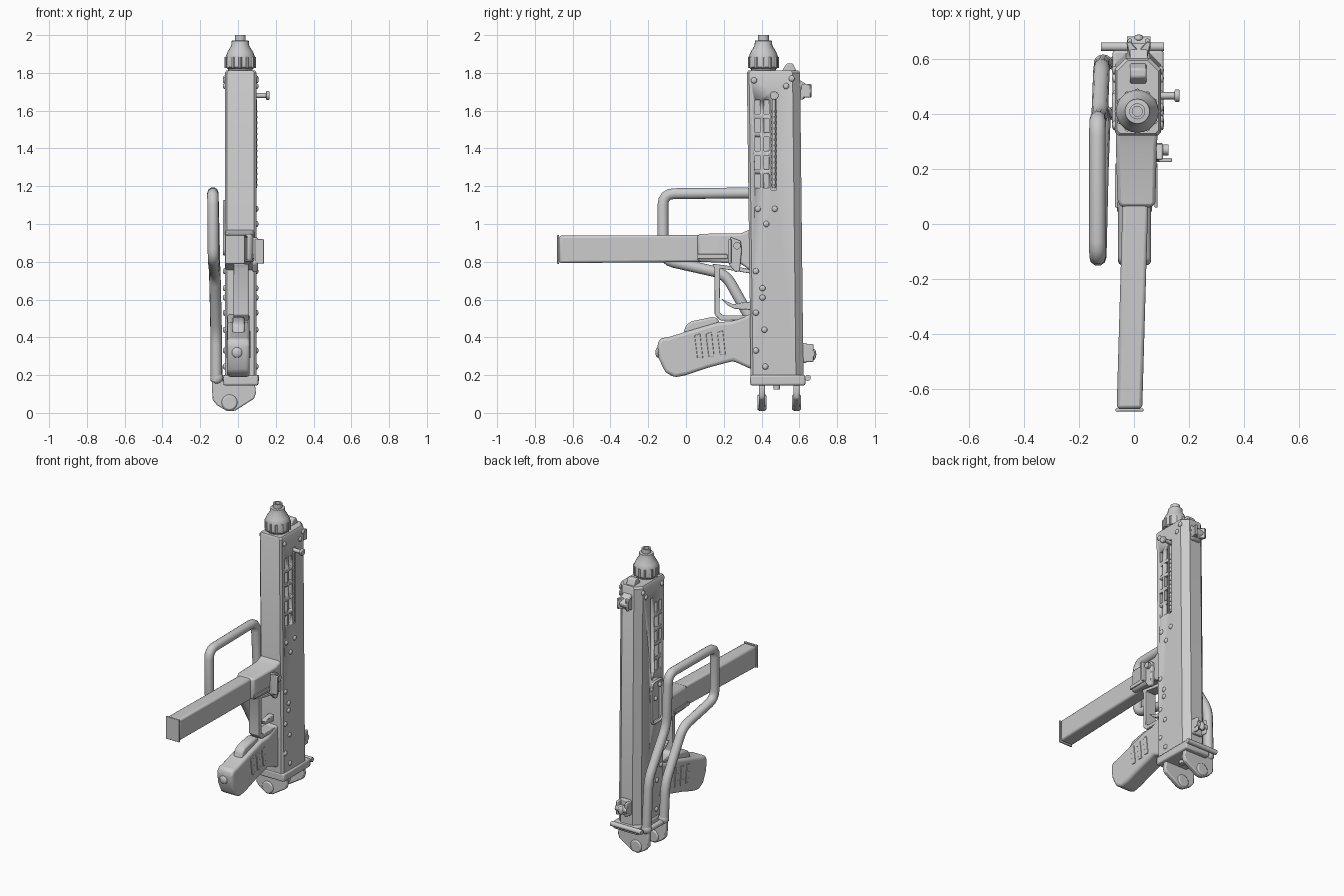
import bpy, bmesh, math
from mathutils import Vector


def finish(ob, bevel=0, segs=2, angle=35):
    bpy.context.view_layer.objects.active = ob
    for o in bpy.context.selected_objects:
        o.select_set(False)
    ob.select_set(True)
    if bevel:
        m = ob.modifiers.new("bevel", 'BEVEL')
        m.width, m.segments, m.limit_method = bevel, segs, 'ANGLE'
        m.angle_limit = math.radians(30)
    bpy.ops.object.shade_smooth_by_angle(angle=math.radians(angle))
    return ob


def loft(name, rings, bevel=0, segs=2):
    """Skin a list of equal-length point rings and cap both ends."""
    n = len(rings[0])
    verts = [p for r in rings for p in r]
    faces = [(k * n + i, k * n + (i + 1) % n, (k + 1) * n + (i + 1) % n, (k + 1) * n + i)
             for k in range(len(rings) - 1) for i in range(n)]
    faces += [tuple(range(n)), tuple(range(len(verts) - n, len(verts)))]
    me = bpy.data.meshes.new(name)
    me.from_pydata(verts, [], faces)
    bm = bmesh.new()
    bm.from_mesh(me)
    bmesh.ops.recalc_face_normals(bm, faces=bm.faces)
    bm.to_mesh(me)
    bm.free()
    ob = bpy.data.objects.new(name, me)
    bpy.context.collection.objects.link(ob)
    return finish(ob, bevel, segs)


def side_plate(name, pts, x0, x1, bevel=0, segs=2):
    return loft(name, [[(x, y, z) for y, z in pts] for x in (x0, x1)], bevel, segs)


def box(name, x, y, z, bevel=0, segs=2):
    return side_plate(name, [(y[0], z[0]), (y[1], z[0]), (y[1], z[1]), (y[0], z[1])], x[0], x[1], bevel, segs)


def rod(name, a, b, r, sides=12, bevel=0):
    a, b = Vector(a), Vector(b)
    bpy.ops.mesh.primitive_cylinder_add(vertices=sides, radius=r, depth=(b - a).length, location=(a + b) / 2)
    ob = bpy.context.object
    ob.name = name
    ob.rotation_euler = (b - a).to_track_quat('Z', 'Y').to_euler()
    return finish(ob, bevel)


def ball(name, loc, scale):
    bpy.ops.mesh.primitive_uv_sphere_add(segments=14, ring_count=8, radius=1, location=loc)
    ob = bpy.context.object
    ob.name, ob.scale = name, scale
    return finish(ob, 0, 2, 60)


def tube(name, pts, r, round_by=0.06):
    """Bent tube: straight runs joined by rounded corners."""
    P = [Vector(p) for p in pts]
    path = [P[0]]
    for a, b, c in zip(P, P[1:], P[2:]):
        s, e = b + (a - b).normalized() * round_by, b + (c - b).normalized() * round_by
        path += [s * (1 - t) ** 2 + b * 2 * t * (1 - t) + e * t * t for t in (0, .25, .5, .75, 1)]
    path.append(P[-1])
    cu = bpy.data.curves.new(name, 'CURVE')
    cu.dimensions, cu.bevel_depth, cu.bevel_resolution, cu.use_fill_caps = '3D', r, 3, True
    sp = cu.splines.new('POLY')
    sp.points.add(len(path) - 1)
    for q, p in zip(sp.points, path):
        q.co = (*p, 1)
    ob = bpy.data.objects.new(name, cu)
    bpy.context.collection.objects.link(ob)
    return ob


def lathe(name, cx, cy, prof, sides=20):
    return loft(name, [[(cx + r * math.cos(2 * math.pi * i / sides), cy + r * math.sin(2 * math.pi * i / sides), z)
                        for i in range(sides)] for r, z in prof])


def cut(target, cutters):
    for c in cutters:
        c.hide_render = True
        c.hide_set(True)
        m = target.modifiers.new("cut", 'BOOLEAN')
        m.operation, m.object, m.solver = 'DIFFERENCE', c, 'EXACT'


# Receiver: tall body with chamfered rear edges, leaning slightly
def section(z, y0, y1, xl=-0.07, xr=0.098, f=0.012, c=0.04):
    return [(xl + f, y0, z), (xr - f, y0, z), (xr, y0 + f, z), (xr, y1 - c, z),
            (xr - c, y1, z), (xl + c, y1, z), (xl, y1 - c, z), (xl, y0 + f, z)]


receiver = loft("receiver", [section(0.18, 0.343, 0.622), section(1.8, 0.322, 0.604),
                             section(1.812, 0.33, 0.596, -0.062, 0.09)])
slots = []
for x in ((-0.09, -0.05), (0.078, 0.12)):
    for y in (0.365, 0.412):
        for k in range(5):
            z = 1.19 + k * 0.098
            slots.append(box("slot_cutter", x, (y, y + 0.028), (z, z + 0.075)))
    slots.append(box("long_slot_cutter", x, (0.45, 0.478), (1.18, 1.70)))
slots.append(box("port_cutter", (-0.09, -0.05), (0.36, 0.47), (0.84, 1.12)))
cut(receiver, slots)

# Ribbed bolt rail inside the right slot
rod("bolt_rail", (0.09, 0.464, 1.19), (0.09, 0.464, 1.66), 0.01)
for k in range(14):
    rod("rail_rib", (0.09, 0.464, 1.2 + k * 0.03), (0.09, 0.464, 1.212 + k * 0.03), 0.014, 10)

# Port rim on the left
tube("port_rim", [(-0.072, 0.41, 1.12), (-0.072, 0.47, 1.12), (-0.072, 0.47, 0.84), (-0.072, 0.36, 0.84),
                  (-0.072, 0.36, 1.12), (-0.072, 0.41, 1.12)], 0.008, 0.03)

# Rivets on both sides
for y, z in [(.38, 1.08), (.47, 1.08), (.425, 1.0), (.37, .75), (.405, .66), (.405, .61), (.37, .53), (.415, .44),
             (.37, .33), (.42, .245), (.53, 1.73), (.56, 1.77), (.36, 1.76)]:
    for x in (-0.07, 0.098):
        ball("rivet", (x, y, z), (0.011, 0.016, 0.016))

# Barrel nut, flutes and muzzle
lathe("barrel_nut", 0.012, 0.41, [(.062, 1.8), (.066, 1.82), (.078, 1.83), (.078, 1.885), (.068, 1.91), (.047, 1.945),
                                 (.045, 1.97), (.029, 1.972), (.029, 2.0), (.018, 2.0), (.018, 1.95)])
for k in range(12):
    a = 2 * math.pi * k / 12
    x, y = 0.012 + 0.073 * math.cos(a), 0.41 + 0.073 * math.sin(a)
    rod("nut_flute", (x, y, 1.825), (x, y, 1.885), 0.010, 8)

# Top screw, front sling loop, and the sights
side_plate("top_lug", [(.505, 1.8), (.52, 1.83), (.535, 1.85), (.565, 1.85), (.585, 1.81), (.59, 1.79)],
           -0.015, 0.045, 0.006)
loop = side_plate("front_sight", [(.59, 1.77), (.63, 1.745), (.66, 1.71), (.655, 1.69), (.62, 1.66), (.59, 1.655)],
                  -0.015, 0.05, 0.005)
cut(loop, [rod("loop_cutter", (-0.1, 0.632, 1.705), (0.1, 0.632, 1.705), 0.015)])
for s in (-1, 1):
    loft("sight_wing", [[(0.017 + s * w, y, z) for w, y, z in
                         ((0, .60, zz), (0.03, .60, zz), (0.045, .66, zz), (0.03, .665, zz), (0, .63, zz))]
                        for zz in (1.67, 1.74)], 0.003, 1)
    box("rear_sight_ear", sorted((0.017 + s * 0.024, 0.017 + s * 0.04)), (0.61, 0.675), (0.27, 0.365), 0.006)
box("rear_sight_base", (-0.02, 0.054), (0.61, 0.64), (0.265, 0.37), 0.006)
rod("rear_sight_pin", (-0.026, 0.66, 0.315), (0.06, 0.66, 0.315), 0.022)
ball("rear_sight_bead", (0.017, 0.675, 0.31), (0.02, 0.015, 0.03))

# Cocking handle
rod("cocking_stem", (0.08, 0.467, 1.68), (0.15, 0.467, 1.68), 0.013)
rod("cocking_knob", (0.148, 0.467, 1.68), (0.166, 0.467, 1.68), 0.023, 14, 0.004)

# Magazine and its housing
def mag_ring(y, x0, x1, z0, z1):
    return [(x0, y, z0), (x1, y, z0), (x1, y, z1), (x0, y, z1)]


loft("magazine", [mag_ring(-.672, -.063, .03, .793, .938), mag_ring(.2, -.038, .055, .80, .942)], 0.012)
loft("magazine_floor", [mag_ring(-.682, -.068, .035, .788, .942), mag_ring(-.672, -.067, .034, .788, .942)], 0.003)
loft("magazine_housing", [mag_ring(.06, -.045, .068, .805, .943), mag_ring(.08, -.06, .078, .80, .948),
                          mag_ring(.29, -.066, .083, .79, .95), mag_ring(.36, -.066, .09, .74, .98)], 0.016)
for s in (-0.066, 0.078):
    box("housing_rib", (s - 0.003, s + 0.008), (.06, .22), (.815, .84), 0.003)

# Magazine catch and selector lever on the right
side_plate("magazine_catch", [(.235, .93), (.29, .91), (.295, .86), (.285, .75), (.26, .745), (.225, .79)],
           0.075, 0.105, 0.006)
box("catch_pad", (0.09, 0.138), (.225, .24), (.79, .92), 0.004)
rod("catch_pin", (0.09, .27, .885), (0.125, .27, .885), 0.02)

# Trigger guard and trigger
side_plate("trigger_guard", [(.14, .79), (.36, .76), (.36, .735), (.18, .765), (.178, .53), (.2, .515), (.36, .515),
                             (.36, .49), (.18, .49), (.152, .52), (.152, .76)], -0.025, 0.055, 0.004)
side_plate("trigger", [(.35, .59), (.30, .585), (.25, .575), (.185, .605), (.22, .57), (.26, .55), (.35, .545)],
           -0.005, 0.032, 0.004)

# Pistol grip
grip = [(.36, .53), (.24, .485), (.17, .48), (0, .43), (-.09, .402), (-.135, .395), (-.152, .365), (-.145, .29),
        (-.11, .215), (-.06, .188), (0, .2), (.12, .24), (.25, .275), (.36, .225)]
side_plate("grip", grip, -0.058, 0.062, 0.026, 3)
side_plate("grip_safety", [(-.02, .40), (.0, .465), (.03, .485), (.14, .508), (.17, .50), (.18, .45)],
           -0.03, 0.036, 0.012)
for s in (-0.062, 0.058):
    for k in range(3):
        y, z = .06 + k * .06, .29 + k * .008
        side_plate("grip_groove_rib", [(y, z), (y + .03, z), (y + .015, z + .13), (y - .015, z + .12)],
                   s, s + 0.008, 0.003)
ball("grip_bolt", (-0.005, -0.148, 0.32), (0.028, 0.014, 0.028))

# Base plate with corner pins
box("base_plate", (-0.078, 0.108), (0.34, 0.632), (0.145, 0.2), 0.01)
rod("plate_pin", (-0.12, 0.645, 0.185), (0.11, 0.645, 0.185), 0.016)
rod("plate_screw", (0.015, 0.48, 0.125), (0.015, 0.48, 0.15), 0.018)

# Hinge lugs under the base plate
hinge = [(-.14, .2), (-.135, .07), (-.11, .04), (-.055, .008), (-.015, .012), (.085, .075), (.095, .105), (.09, .15),
         (-.07, .15), (-.095, .2)]
for y in (0.402, 0.585):
    loft("hinge_lug", [[(x, yy, z) for x, z in hinge] for yy in (y - 0.016, y + 0.016)], 0.007)
    rod("hinge_knuckle", (-0.045, y - 0.024, 0.055), (-0.045, y + 0.024, 0.055), 0.042, 16, 0.008)
    ball("hinge_knob", (-0.112, y, 0.185), (0.035, 0.032, 0.035))
rod("hinge_bar", (-0.112, 0.402, 0.17), (-0.112, 0.585, 0.17), 0.018)

# Folded wire stock on the left, two legs joined by a loop
tube("folding_stock", [(-0.115, .402, .17), (-0.115, .385, .42), (-0.122, .21, .735), (-0.13, -.122, .81),
                       (-0.133, -.122, 1.16), (-0.133, .38, 1.165), (-0.125, .39, .82), (-0.118, .57, .52),
                       (-0.112, .585, .17)], 0.03)
